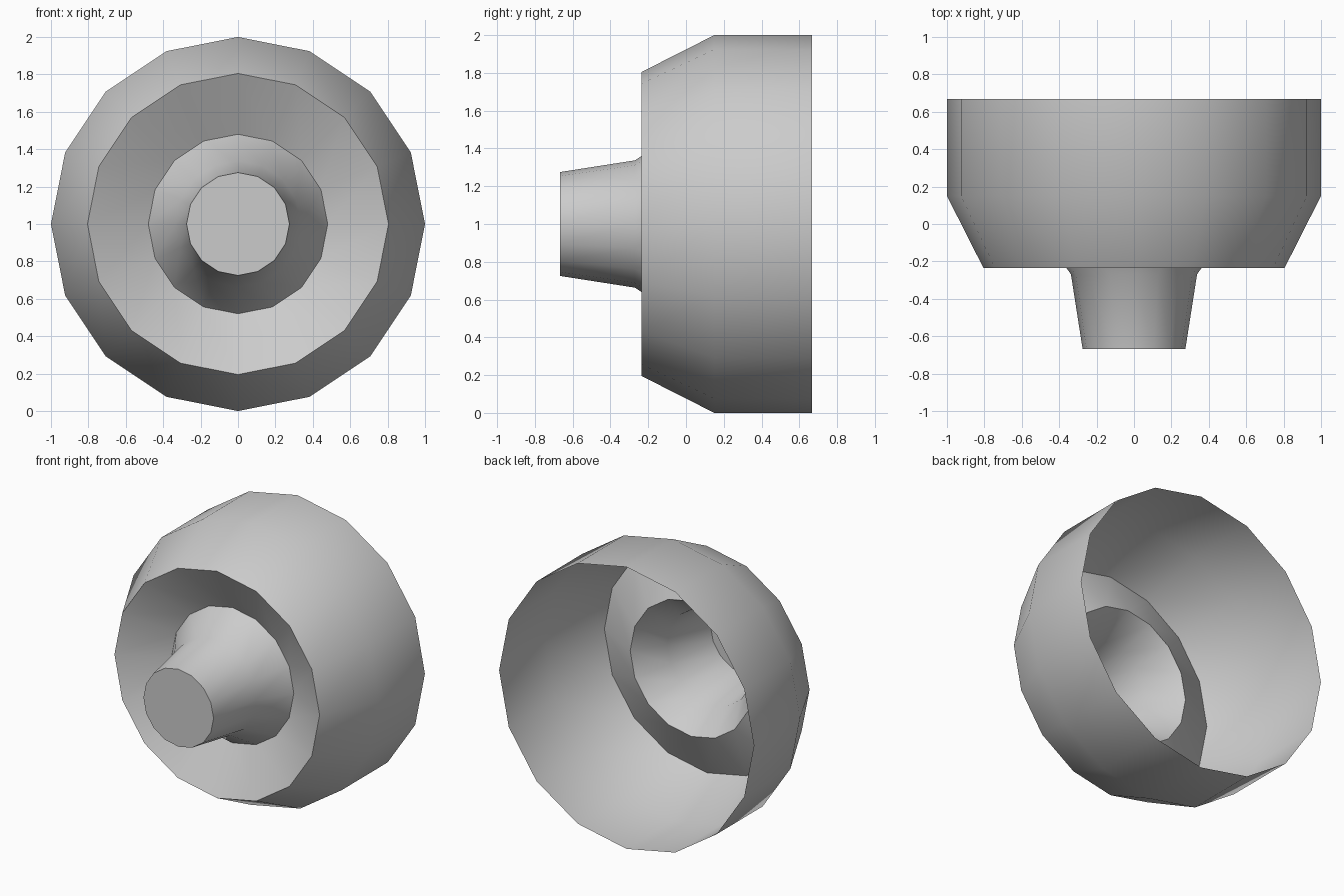
import bpy, bmesh, math

if "Cube" in bpy.data.objects:
    bpy.data.objects.remove(bpy.data.objects["Cube"])

SIDES = 16
# radius and depth (y) of each ring, from the tip to the open back rim
PROFILE = [(0.275, -0.667), (0.337, -0.27), (0.48, -0.06),
           (0.805, -0.235), (1.0, 0.15), (1.0, 0.667)]

# Thin shell turned around the y axis at z = 1
bm = bmesh.new()
rings = []
for r, y in PROFILE:
    rings.append([bm.verts.new((r * math.cos(a), y, 1 + r * math.sin(a)))
                  for a in (2 * math.pi * i / SIDES for i in range(SIDES))])
for a, b in zip(rings, rings[1:]):
    for i in range(SIDES):
        j = (i + 1) % SIDES
        bm.faces.new((a[i], a[j], b[j], b[i]))

# Flat closed tip
bm.faces.new(rings[0][::-1])
for f in bm.faces:
    f.normal_update()
tip = next(f for f in bm.faces if len(f.verts) == SIDES)
if tip.normal.y > 0:
    bmesh.ops.reverse_faces(bm, faces=[tip])
wall = [f for f in bm.faces if len(f.verts) == 4]
c = wall[-1].calc_center_median()
if wall[-1].normal.x * c.x + wall[-1].normal.z * (c.z - 1) < 0:
    bmesh.ops.reverse_faces(bm, faces=wall)

mesh = bpy.data.meshes.new("stepped_cup")
bm.to_mesh(mesh)
bm.free()
cup = bpy.data.objects.new("stepped_cup", mesh)
bpy.context.collection.objects.link(cup)

# Smooth around the turn, crisp at the ridges
bpy.context.view_layer.objects.active = cup
cup.select_set(True)
bpy.ops.object.shade_smooth_by_angle(angle=math.radians(30))
